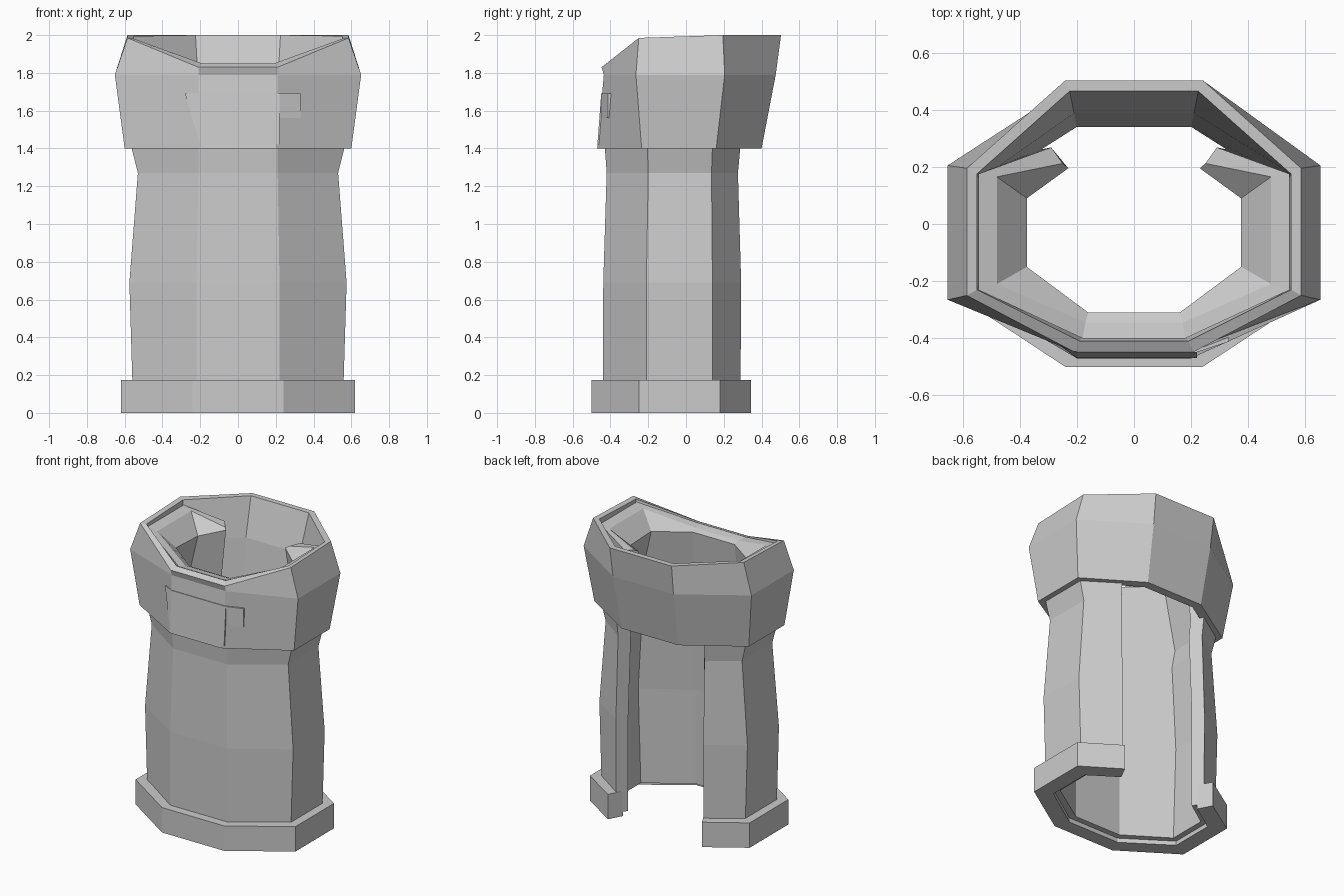
import bpy, bmesh

if "Cube" in bpy.data.objects:
    bpy.data.objects.remove(bpy.data.objects["Cube"])

def ring(z, f, s, sf, sb, b):
    """Eight-sided outline from one half: front corner f, side x with front/back y, back corner b.
    z is one height or four heights (front, side front, side back, back)."""
    zs = z if isinstance(z, tuple) else (z,) * 4
    half = [(*f, zs[0]), (s, sf, zs[1]), (s, sb, zs[2]), (*b, zs[3])]
    return [(-x, y, h) for x, y, h in reversed(half)] + half

def finish(name, bm):
    bmesh.ops.recalc_face_normals(bm, faces=bm.faces)
    me = bpy.data.meshes.new(name)
    bm.to_mesh(me)
    bm.free()
    ob = bpy.data.objects.new(name, me)
    bpy.context.collection.objects.link(ob)
    return ob

def shell(name, rings, closed):
    """Hollow wall: rings run around the wall section; open shells get end caps at the back."""
    bm = bmesh.new()
    vs = [[bm.verts.new(p) for p in r] for r in rings]
    n = len(vs)
    for i in range(n):
        a, b = vs[i], vs[(i + 1) % n]
        for j in range(8 if closed else 7):
            k = (j + 1) % 8
            bm.faces.new((a[j], a[k], b[k], b[j]))
    if not closed:
        for j in (0, 7):
            bm.faces.new([r[j] for r in vs])
    return finish(name, bm)

def block(name, pts):
    """Convex block around a few points."""
    bm = bmesh.new()
    for p in pts:
        bm.verts.new(p)
    bmesh.ops.convex_hull(bm, input=bm.verts)
    bmesh.ops.dissolve_limit(bm, angle_limit=0.02, verts=bm.verts, edges=bm.edges)
    return finish(name, bm)

# Base band, open at the back
base_out = ((.24, -.50), .62, -.25, .18, (.365, .345))
base_in = ((.20, -.40), .51, -.19, .12, (.315, .25))
shell("base_band", [ring(0, *base_out), ring(.175, *base_out),
                    ring(.175, *base_in), ring(0, *base_in)], False)

# Body wall, open at the back
body_in_top = ((.18, -.35), .48, -.165, .10, (.29, .215))
shell("body_wall", [
    ring(.03, (.22, -.44), .555, -.21, .14, (.34, .288)),
    ring(.69, (.22, -.438), .575, -.21, .14, (.34, .292)),
    ring(1.27, (.21, -.42), .53, -.20, .135, (.335, .275)),
    ring(1.41, (.21, -.43), .565, -.205, .14, (.34, .288)),
    ring(1.41, *body_in_top),
    ring(1.27, (.18, -.345), .45, -.16, .09, (.285, .205)),
    ring(.69, (.18, -.36), .49, -.17, .10, (.295, .22)),
    ring(.03, (.18, -.36), .47, -.17, .10, (.295, .22))], False)

# Collar, a full ring that dips at the front
shell("collar", [
    ring(1.40, (.20, -.47), .60, -.235, .16, (.22, .40)),
    ring(1.79, (.21, -.435), .652, -.265, .205, (.235, .475)),
    ring((1.83, 1.985, 2, 2), (.21, -.447), .585, -.25, .195, (.24, .503)),
    ring((1.85, 1.98, 1.995, 2), (.19, -.41), .55, -.23, .175, (.225, .465)),
    ring(1.74, (.18, -.39), .54, -.21, .155, (.21, .388)),
    ring(1.40, (.18, -.37), .53, -.20, .13, (.20, .34))], True)

# Inner lining that leans in from the rim, open at the back
shell("inner_lip", [
    ring(1.40, (.19, -.38), .535, -.20, .135, (.33, .26)),
    ring((1.845, 1.96, 1.96, 1.88), (.18, -.40), .545, -.23, .175, (.29, .268)),
    ring((1.835, 1.94, 1.94, 1.87), (.17, -.345), .48, -.21, .165, (.25, .212)),
    ring((1.82, 1.83, 1.82, 1.86), (.16, -.31), .375, -.15, .09, (.23, .195)),
    ring(1.40, *body_in_top)], False)

# Thin raised plate on the collar front
block("front_plate", [(x, y, z) for z, y in ((1.69, -.449), (1.42, -.469))
                      for x in (-.20, .22)] +
      [(-.28, -.41, 1.69), (-.20, -.40, 1.69), (.22, -.40, 1.69),
       (-.20, -.40, 1.42), (.22, -.40, 1.42)])

# Small raised tab on the collar front
block("front_tab", [(x, y, z) for z in (1.56, 1.69)
                    for x, y in ((.22, -.449), (.33, -.412), (.33, -.37), (.22, -.40))])
